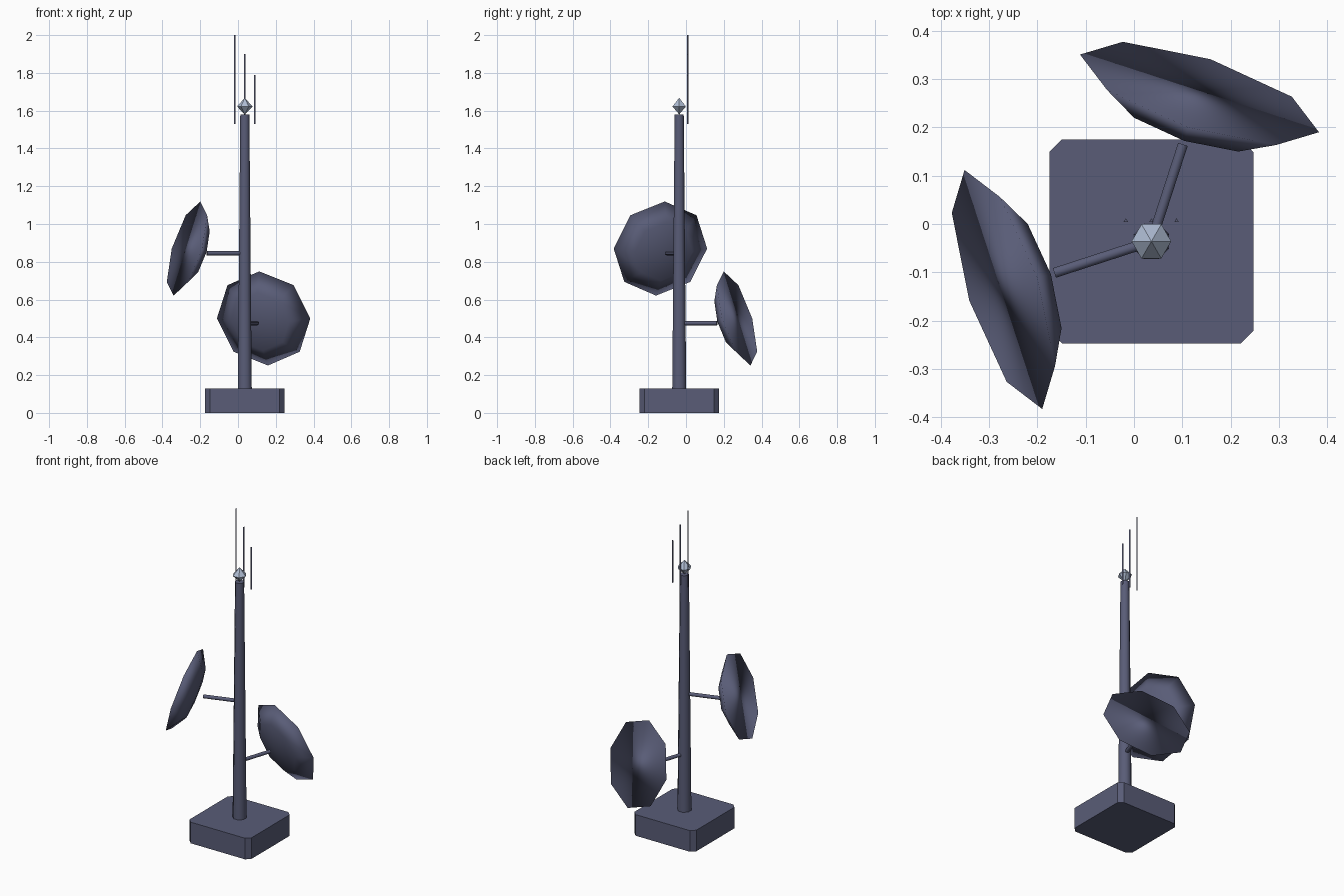
import bpy, bmesh, math
from mathutils import Vector, Matrix

if "Cube" in bpy.data.objects:
    bpy.data.objects.remove(bpy.data.objects["Cube"])

MX, MY = 0.036, -0.036   # mast axis


def material(name, rgb):
    m = bpy.data.materials.new(name)
    m.diffuse_color = (*rgb, 1)
    m.use_nodes = True
    m.node_tree.nodes["Principled BSDF"].inputs["Base Color"].default_value = m.diffuse_color
    return m


slate = material("slate_blue", (0.10, 0.108, 0.185))
pale = material("pale_steel", (0.43, 0.51, 0.66))


def finish(name, bm, mat, smooth=None):
    bmesh.ops.recalc_face_normals(bm, faces=bm.faces)
    me = bpy.data.meshes.new(name)
    bm.to_mesh(me)
    bm.free()
    me.materials.append(mat)
    ob = bpy.data.objects.new(name, me)
    bpy.context.collection.objects.link(ob)
    if smooth is not None:
        bpy.ops.object.select_all(action='DESELECT')
        ob.select_set(True)
        bpy.context.view_layer.objects.active = ob
        bpy.ops.object.shade_smooth_by_angle(angle=math.radians(smooth))
    return ob


def lathe(name, profile, sides, matrix, mat, smooth=None, phase=0.0):
    """Rings of (radius, height) about local z; radius 0 makes a point."""
    bm = bmesh.new()
    rings = []
    for r, z in profile:
        if r == 0:
            rings.append([bm.verts.new((0, 0, z))])
        else:
            rings.append([bm.verts.new((r * math.cos(phase + math.tau * i / sides),
                                        r * math.sin(phase + math.tau * i / sides), z))
                          for i in range(sides)])
    for a, b in zip(rings, rings[1:]):
        for i in range(sides):
            j = (i + 1) % sides
            quad = [a[i % len(a)], a[j % len(a)], b[j % len(b)], b[i % len(b)]]
            bm.faces.new(list(dict.fromkeys(quad)))
    for ring in (rings[0], rings[-1]):
        if len(ring) > 1:
            bm.faces.new(ring)
    bm.transform(matrix)
    return finish(name, bm, mat, smooth)


def aim(origin, direction):
    # local z along direction, local x pointing as far up as possible
    z = Vector(direction).normalized()
    x = (Vector((0, 0, 1)) - z * z.z).normalized()
    y = z.cross(x)
    rot = Matrix((x, y, z)).transposed().to_4x4()
    return Matrix.Translation(origin) @ rot


# Base block with chamfered upright edges
bm = bmesh.new()
bmesh.ops.create_cube(bm, size=1)
bm.transform(Matrix.Translation((MX, MY, 0.065)) @ Matrix.Diagonal((0.422, 0.422, 0.13, 1)))
upright = [e for e in bm.edges if abs(e.verts[0].co.z - e.verts[1].co.z) > 0.1]
bmesh.ops.bevel(bm, geom=upright, offset=0.026, segments=1, affect='EDGES')
finish("base", bm, slate)

# Tapered mast
lathe("mast", [(0.04, 0.12), (0.026, 1.58)], 8,
      Matrix.Translation((MX, MY, 0)), slate, 50, math.pi / 8)

# Beacon on the mast top
lathe("beacon", [(0, 1.58), (0.041, 1.622), (0, 1.668)], 6,
      Matrix.Translation((MX, MY, 0)), pale)

# Whip antennas
for i, (x, top) in enumerate([(-0.017, 2.0), (0.036, 1.9), (0.088, 1.79)]):
    lathe(f"antenna_{i + 1}", [(0.005, 1.53), (0.005, top)], 3,
          Matrix.Translation((x, 0.007, 0)), slate, None, math.pi / 2)

# Dishes with support arms
TILT = math.radians(16.6)
for name, azimuth, z in (("upper", 198, 0.87), ("lower", 72, 0.50)):
    a = math.radians(azimuth)
    out = Vector((math.cos(a), math.sin(a), 0))
    mast = Vector((MX, MY, 0))
    lathe(f"{name}_arm", [(0.012, 0), (0.012, 0.211)], 6,
          aim(mast + Vector((0, 0, z - 0.025)), out), slate, 65)
    facing = out * math.cos(TILT) + Vector((0, 0, math.sin(TILT)))
    lathe(f"{name}_dish", [(0, -0.078), (0.16, -0.06), (0.26, 0)], 8,
          aim(mast + out * 0.322 + Vector((0, 0, z)), facing), slate, 180)
